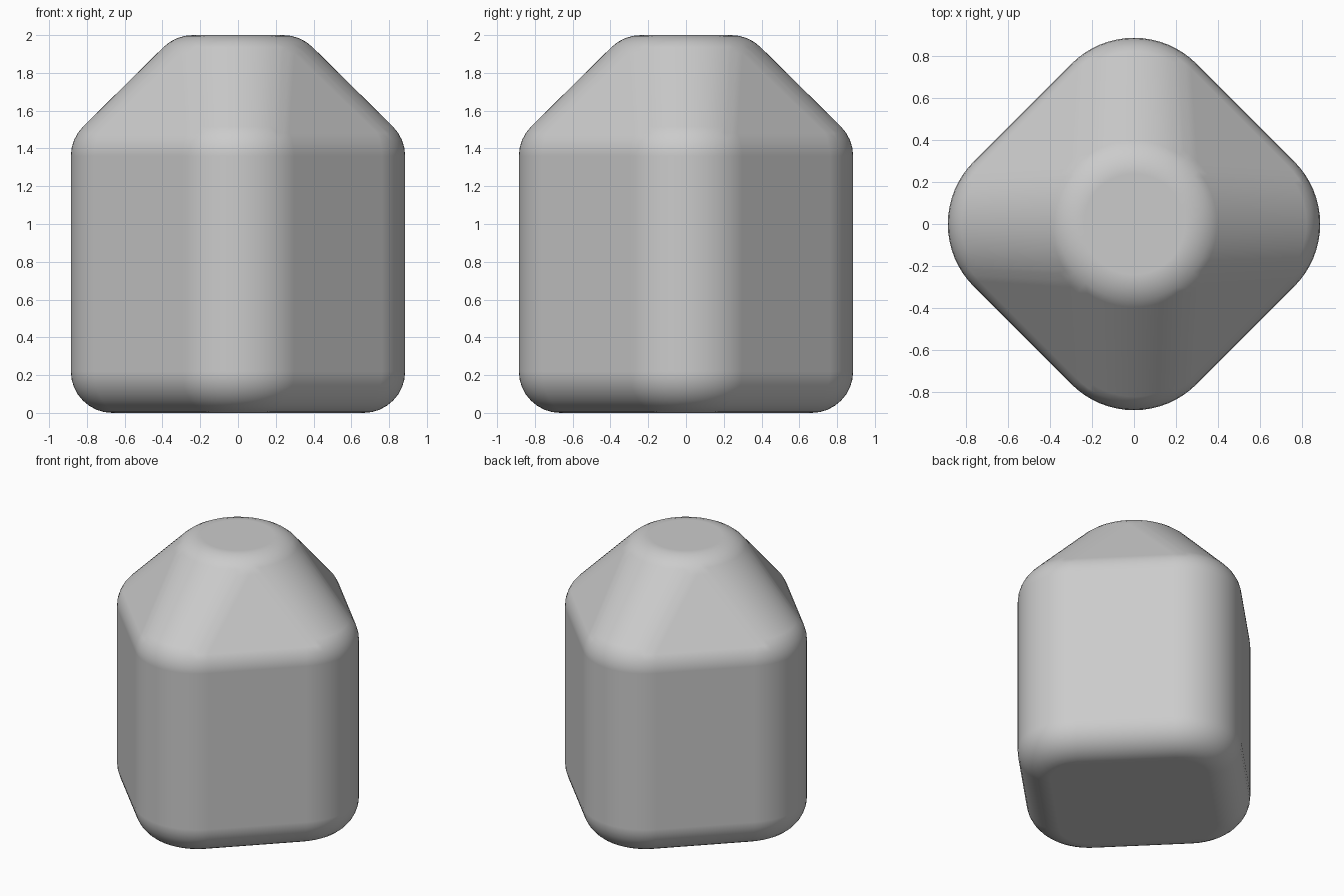
import bpy
import bmesh
from math import sin, cos, pi, radians

if "Cube" in bpy.data.objects:
    bpy.data.objects.remove(bpy.data.objects["Cube"], do_unlink=True)

TUBE = 0.22      # radius of the rounded edges
CORNER = 0.465   # distance from the axis to each corner ring
AROUND, ACROSS = 64, 16

grey = bpy.data.materials.new("light grey")
grey.diffuse_color = (0.6, 0.6, 0.6, 1)
grey.use_nodes = True
grey.node_tree.nodes["Principled BSDF"].inputs["Base Color"].default_value = (0.6, 0.6, 0.6, 1)

bm = bmesh.new()


def add_rounded_ring(x, y, z, radius):
    """Outer half of a torus lying flat, centred on x, y, z."""
    for j in range(ACROSS + 1):
        v = pi * j / ACROSS - pi / 2
        r = radius + TUBE * cos(v)
        for i in range(AROUND):
            u = 2 * pi * i / AROUND
            bm.verts.new((x + r * cos(u), y + r * sin(u), z + TUBE * sin(v)))


# four corner posts, each from the base to the shoulder
for k in range(4):
    x, y = CORNER * cos(k * pi / 2), CORNER * sin(k * pi / 2)
    for z in (TUBE, 1.36):
        add_rounded_ring(x, y, z, 0.2)

# round flat top
add_rounded_ring(0, 0, 2 - TUBE, 0.24)

# wrap everything in one convex skin
hull = bmesh.ops.convex_hull(bm, input=bm.verts[:])
inside = {g for g in hull["geom_interior"] + hull["geom_unused"]
          if isinstance(g, bmesh.types.BMVert)}
bmesh.ops.delete(bm, geom=list(inside), context="VERTS")
bmesh.ops.dissolve_limit(bm, angle_limit=radians(0.1), verts=bm.verts[:], edges=bm.edges[:])
bmesh.ops.recalc_face_normals(bm, faces=bm.faces[:])

mesh = bpy.data.meshes.new("rounded_body")
bm.to_mesh(mesh)
bm.free()
mesh.materials.append(grey)
body = bpy.data.objects.new("rounded_body", mesh)
bpy.context.collection.objects.link(body)

# smooth shading that keeps the large faces flat
for polygon in mesh.polygons:
    polygon.use_smooth = True
weighted = body.modifiers.new("flat large faces", "WEIGHTED_NORMAL")
weighted.weight = 100
